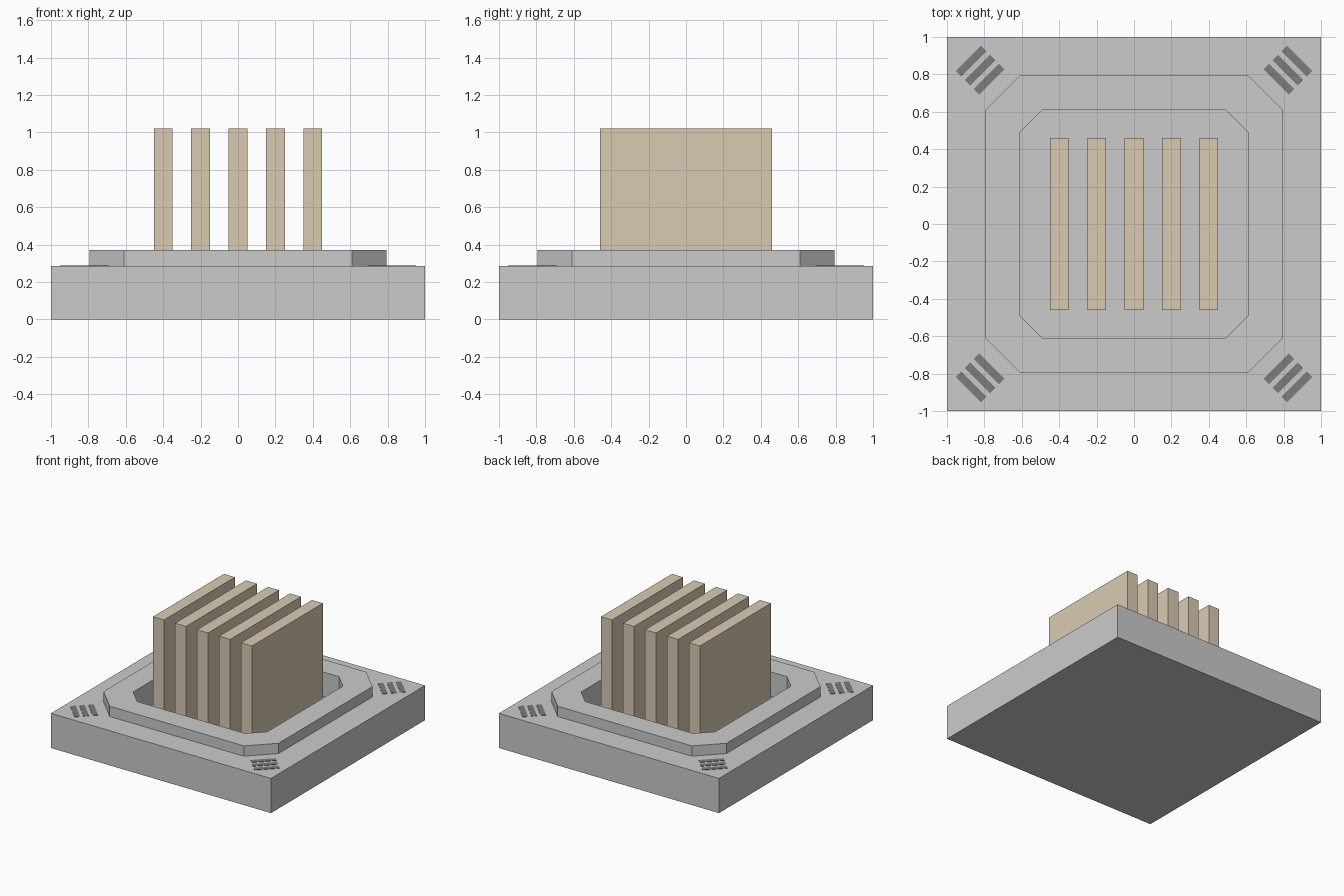
import bpy, bmesh
from math import radians
from mathutils import Matrix, Vector

if "Cube" in bpy.data.objects:
    bpy.data.objects.remove(bpy.data.objects["Cube"])


def material(name, rgb):
    m = bpy.data.materials.new(name)
    m.diffuse_color = (*rgb, 1)
    m.use_nodes = True
    m.node_tree.nodes["Principled BSDF"].inputs["Base Color"].default_value = m.diffuse_color
    return m


def make_object(name, bm, mat=None):
    bmesh.ops.recalc_face_normals(bm, faces=bm.faces)
    me = bpy.data.meshes.new(name)
    bm.to_mesh(me)
    bm.free()
    ob = bpy.data.objects.new(name, me)
    bpy.context.collection.objects.link(ob)
    if mat:
        me.materials.append(mat)
    return ob


def box(name, center, size, angle=0, mat=None):
    bm = bmesh.new()
    bmesh.ops.create_cube(bm, size=1, matrix=Matrix.Translation(center)
                          @ Matrix.Rotation(angle, 4, 'Z')
                          @ Matrix.Diagonal((*size, 1)))
    return make_object(name, bm, mat)


def octagon(bm, half, flat, z):
    pts = [(half, -flat), (half, flat), (flat, half), (-flat, half),
           (-half, flat), (-half, -flat), (-flat, -half), (flat, -half)]
    return [bm.verts.new((x, y, z)) for x, y in pts]


tan = material("tan", (0.70, 0.60, 0.45))
black = material("black", (0.2, 0.2, 0.2))

# Square slab, raised chamfered rim and sunken well, lofted as one shell
TOP, RIM, FLOOR = 0.285, 0.37, 0.17
bm = bmesh.new()
loops = [octagon(bm, *p) for p in (
    (1, 1, 0), (1, 1, TOP), (0.795, 0.61, TOP), (0.795, 0.61, RIM),
    (0.61, 0.49, RIM), (0.61, 0.49, FLOOR))]
for a, b in zip(loops, loops[1:]):
    for i in range(8):
        j = (i + 1) % 8
        bm.faces.new((a[i], a[j], b[j], b[i]))
bm.faces.new(loops[0])
bm.faces.new(loops[-1])
bmesh.ops.remove_doubles(bm, verts=bm.verts, dist=1e-4)
make_object("base_with_rim", bm)

# Row of upright slabs standing in the well
for i in range(5):
    box(f"fin_{i + 1}", (-0.4 + 0.2 * i, 0, (FLOOR + 1.02) / 2),
        (0.1, 0.92, 1.02 - FLOOR), mat=tan)

# Three diagonal stripes on every corner
for c, corner in enumerate((45, 135, 225, 315)):
    d = Vector((1, 0, 0))
    d.rotate(Matrix.Rotation(radians(corner), 3, 'Z'))
    for k, r in enumerate((1.095, 1.163, 1.231)):
        box(f"corner_stripe_{c + 1}_{k + 1}", d * r + Vector((0, 0, TOP)),
            (0.041, 0.19, 0.006), radians(corner), black)
